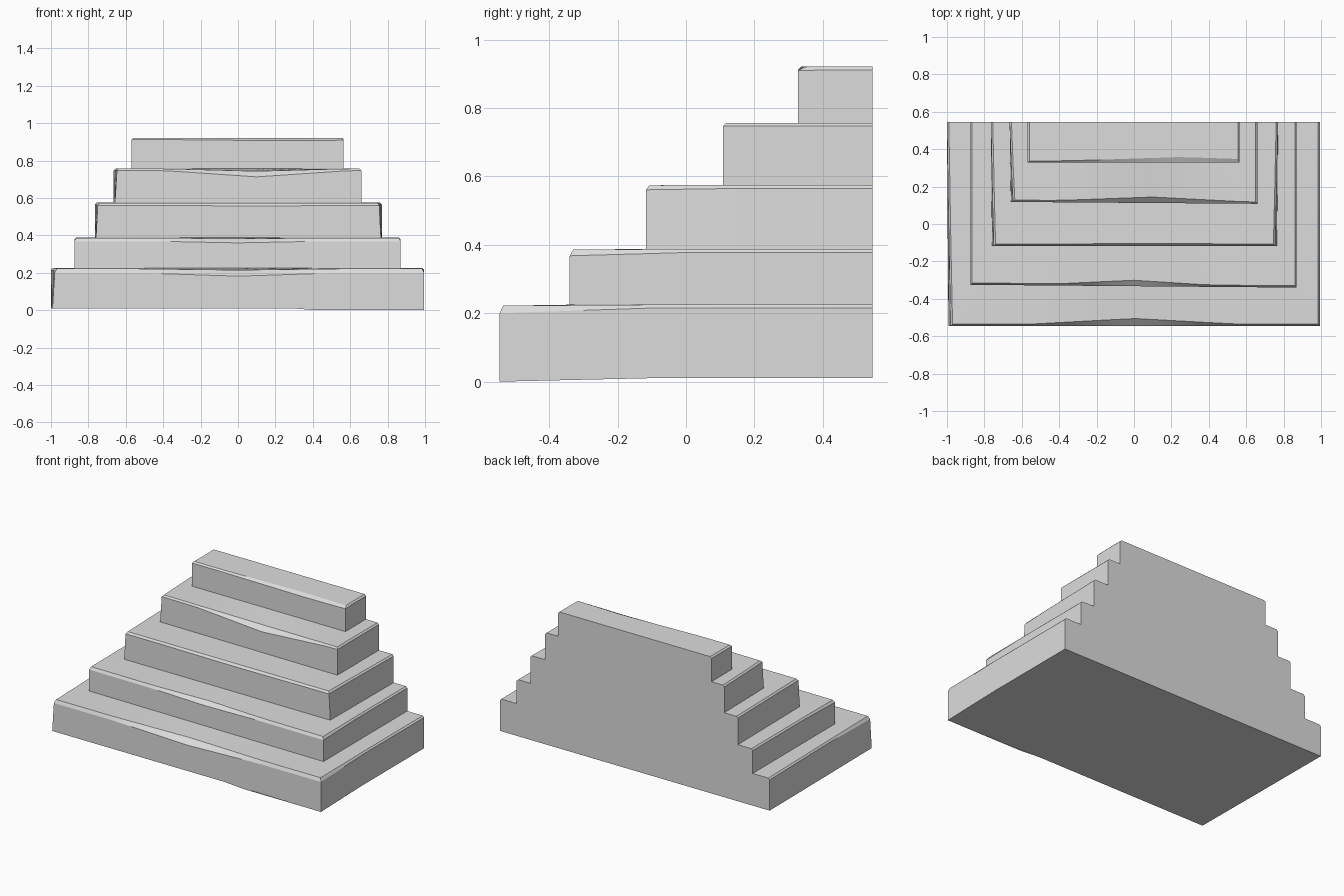
import bpy
import bmesh
import math

cube = bpy.data.objects.get("Cube")
if cube:
    bpy.data.objects.remove(cube, do_unlink=True)

stone = bpy.data.materials.new("pale_grey_stone")
stone.use_nodes = True
grey = (0.72, 0.72, 0.72, 1)
stone.diffuse_color = grey
stone.node_tree.nodes["Principled BSDF"].inputs["Base Color"].default_value = grey

BACK = 0.545
FRONT_CUTS = 14
CHAMFER = 0.01

# One entry per step. lean = inward shift of the front left and right corners,
# skew = how far the left front corner is set back, sag = lowered front lip,
# wear = (centre x, half width, drop, recess) of the worn tread edge
steps = [
    dict(left=-1.0, right=0.995, front=-0.545, top=0.225, lean=(0.02, 0), skew=0,
         sag=0.015, wear=(0.0, 0.55, 0.018, 0.03)),
    dict(left=-0.875, right=0.87, front=-0.34, top=0.388, lean=(0, 0), skew=0.015,
         sag=0.01, wear=(0.0, 0.4, 0.008, 0.022)),
    dict(left=-0.765, right=0.77, front=-0.117, top=0.575, lean=(0.015, 0.015), skew=0,
         sag=0.004, wear=(0.1, 0.6, 0.004, 0.003)),
    dict(left=-0.665, right=0.66, front=0.108, top=0.757, lean=(0.018, 0), skew=0.01,
         sag=0, wear=(0.1, 0.5, 0.034, 0.022)),
    dict(left=-0.57, right=0.565, front=0.328, top=0.922, lean=(0, 0), skew=0,
         sag=0, wear=(0.25, 0.6, 0.006, 0.02)),
]


def outline(bm, step, z, inset=0.0, drop=0.0, recess=0.0, sag=0.0, lean=0.0):
    """U-shaped ring: right side, front edge with wear, left side."""
    left, right = step["left"] + inset, step["right"] - inset
    front = step["front"] + inset
    centre, width = step["wear"][:2]
    corner_l = left + step["lean"][0] * lean
    corner_r = right - step["lean"][1] * lean
    mid = 0.5 * (front + BACK) - 0.1 * (BACK - front)
    points = [(right, BACK, z), (0.55 * corner_r + 0.45 * right, mid, z)]
    for i in range(FRONT_CUTS + 1):
        t = i / FRONT_CUTS
        x = corner_r + (corner_l - corner_r) * t
        worn = max(0.0, 1 - abs(x - centre) / width)
        points.append((x, front + step["skew"] * t + recess * worn,
                       z - sag - drop * worn))
    points += [(0.55 * corner_l + 0.45 * left, mid, z), (left, BACK, z)]
    return [bm.verts.new(p) for p in points]


# Lofted rings: foot, underside of chamfer, and tread edge of every step
bm = bmesh.new()
rings = []
floor = 0.01
for step in steps:
    top, sag = step["top"], step["sag"]
    drop, recess = step["wear"][2:]
    rings.append(outline(bm, step, floor, lean=0.4))
    rings.append(outline(bm, step, top - CHAMFER, drop=drop, sag=sag, lean=1))
    rings.append(outline(bm, step, top, CHAMFER, drop * 0.4, recess, sag * 0.2, 1))
    floor = top

# Uneven base at the front right
for v in rings[0][2:7]:
    v.co.z = 0

for low, high in zip(rings, rings[1:]):
    for i in range(len(low) - 1):
        bm.faces.new((low[i], high[i], high[i + 1], low[i + 1]))

# Underside, uppermost tread and flat stepped back wall
bm.faces.new(rings[0])
bm.faces.new(rings[-1])
bm.faces.new([r[0] for r in rings] + [r[-1] for r in reversed(rings)])
bmesh.ops.recalc_face_normals(bm, faces=bm.faces[:])

mesh = bpy.data.meshes.new("stone_steps")
bm.to_mesh(mesh)
bm.free()
mesh.materials.append(stone)
stairs = bpy.data.objects.new("stone_steps", mesh)
bpy.context.collection.objects.link(stairs)

# Soft shading along the worn fronts, crisp step edges
bpy.ops.object.select_all(action="DESELECT")
stairs.select_set(True)
bpy.context.view_layer.objects.active = stairs
bpy.ops.object.shade_smooth_by_angle(angle=math.radians(20))
